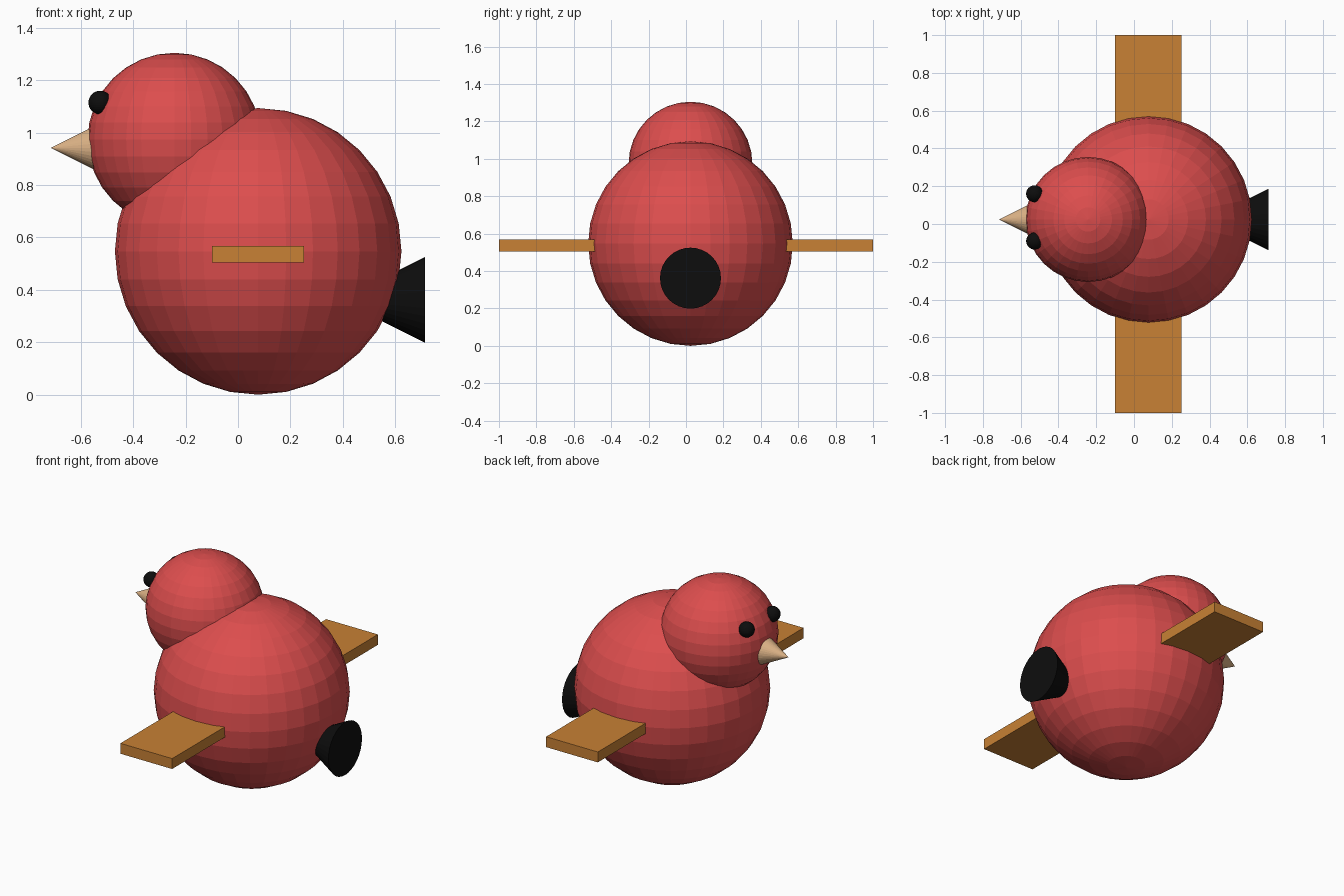
import bpy, math

if "Cube" in bpy.data.objects:
    bpy.data.objects.remove(bpy.data.objects["Cube"])


def material(name, rgb):
    m = bpy.data.materials.new(name)
    m.diffuse_color = (*rgb, 1)
    m.use_nodes = True
    m.node_tree.nodes["Principled BSDF"].inputs["Base Color"].default_value = m.diffuse_color
    return m


RED = material("red", (0.72, 0.075, 0.075))
BLACK = material("black", (0.004, 0.004, 0.004))
TAN = material("tan", (0.72, 0.45, 0.24))
ORANGE = material("orange", (0.58, 0.22, 0.035))
CY = 0.024  # y of the bird's symmetry plane


def finish(name, mat):
    ob = bpy.context.object
    ob.name = name
    ob.data.materials.append(mat)
    return ob


def ball(name, loc, r, mat):
    bpy.ops.mesh.primitive_uv_sphere_add(segments=32, ring_count=16, radius=r, location=loc)
    return finish(name, mat)


def cone(name, base_x, tip_x, z, r, mat):
    # cone lying along x, base and tip given by their x position
    turn = math.copysign(math.pi / 2, tip_x - base_x)
    bpy.ops.mesh.primitive_cone_add(vertices=32, radius1=r, depth=abs(tip_x - base_x),
                                    location=((base_x + tip_x) / 2, CY, z),
                                    rotation=(0, turn, 0))
    return finish(name, mat)


# Body and head
ball("body", (0.077, CY, 0.547), 0.547, RED)
ball("head", (-0.243, CY, 0.974), 0.331, RED)

# Eyes
for side, y in (("left", -0.09), ("right", 0.16)):
    ball(side + "_eye", (-0.526, y, 1.115), 0.045, BLACK)

# Beak and tail
cone("beak", -0.39, -0.715, 0.942, 0.163, TAN)
cone("tail", 0.713, 0.387, 0.362, 0.163, BLACK)

# Wings, one straight plank through the body
bpy.ops.mesh.primitive_cube_add(size=1, location=(0.076, 0, 0.536))
bpy.context.object.scale = (0.352, 2, 0.064)
finish("wings", ORANGE)
